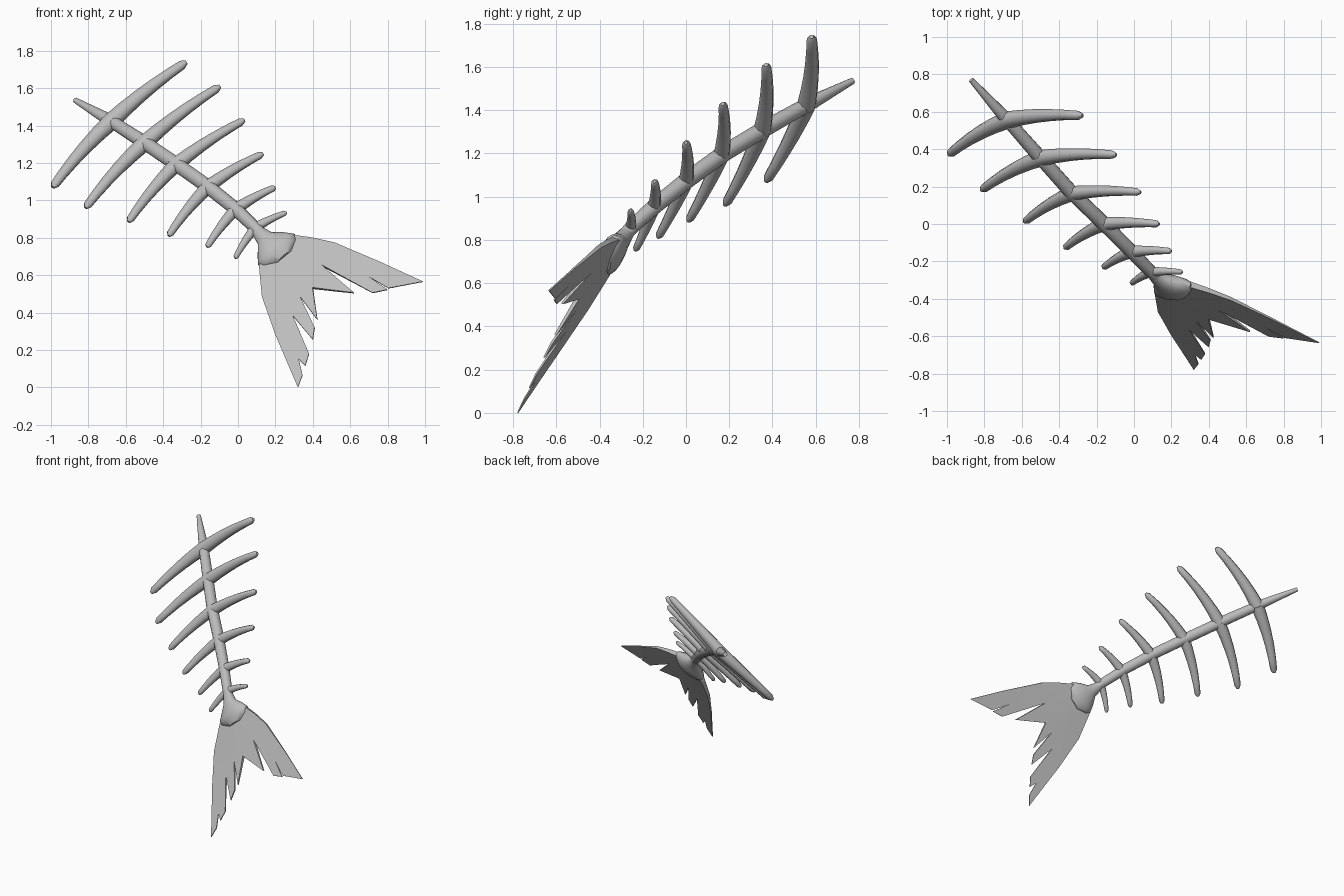
import bpy, bmesh, math
from mathutils import Vector

if "Cube" in bpy.data.objects:
    bpy.data.objects.remove(bpy.data.objects["Cube"])

bone = bpy.data.materials.new("bone_grey")
bone.diffuse_color = (0.5, 0.5, 0.5, 1)
bone.use_nodes = True
bone.node_tree.nodes["Principled BSDF"].inputs["Base Color"].default_value = bone.diffuse_color

# Shared directions: across the fin, and out of the fin
ACROSS = Vector((0.73, 0.16, 0.66)).normalized()
OUT = Vector((-0.22, -0.85, 0.475)).normalized()


def finish(bm, name, angle=50):
    bmesh.ops.recalc_face_normals(bm, faces=bm.faces)
    me = bpy.data.meshes.new(name)
    bm.to_mesh(me)
    bm.free()
    ob = bpy.data.objects.new(name, me)
    bpy.context.collection.objects.link(ob)
    me.materials.append(bone)
    bpy.context.view_layer.objects.active = ob
    ob.select_set(True)
    bpy.ops.object.shade_smooth_by_angle(angle=math.radians(angle))
    ob.select_set(False)
    return ob


def loft(name, path, radii, u_hint, sides=8):
    """Sweep ellipses (ru, rv) along a path; u_hint sets the ru direction."""
    bm = bmesh.new()
    path = [Vector(p) for p in path]
    rings = []
    for i, p in enumerate(path):
        t = (path[min(i + 1, len(path) - 1)] - path[max(i - 1, 0)]).normalized()
        u = (u_hint - t * u_hint.dot(t)).normalized()
        v = t.cross(u)
        ru, rv = radii[i]
        rings.append([bm.verts.new(p + u * ru * math.cos(a) + v * rv * math.sin(a))
                      for a in (2 * math.pi * k / sides for k in range(sides))])
    for a, b in zip(rings, rings[1:]):
        for k in range(sides):
            j = (k + 1) % sides
            bm.faces.new((a[k], a[j], b[j], b[k]))
    bm.faces.new(rings[0])
    bm.faces.new(rings[-1])
    return finish(bm, name)


# Spine: rib joints between a thin head end and the tail
joints = [(-0.69, 0.57, 1.43), (-0.51, 0.365, 1.315), (-0.34, 0.175, 1.2),
          (-0.17, 0.01, 1.08), (-0.02, -0.14, 0.96), (0.085, -0.25, 0.86)]
spine = [(-0.87, 0.77, 1.535)] + joints + [(0.16, -0.315, 0.785)]
spine_r = [0.015, 0.034, 0.038, 0.039, 0.039, 0.037, 0.034, 0.032]
loft("spine", spine, [(r, r) for r in spine_r], ACROSS, 12)

# Ribs: tapered, bowed slightly towards the head
right_tips = [(-0.275, 0.58, 1.74), (-0.095, 0.37, 1.61), (0.035, 0.17, 1.43),
              (0.135, 0.0, 1.25), (0.2, -0.145, 1.07), (0.26, -0.257, 0.935)]
left_tips = [(-0.99, 0.37, 1.07), (-0.815, 0.18, 0.96), (-0.585, 0.01, 0.885),
             (-0.37, -0.13, 0.81), (-0.165, -0.235, 0.75), (-0.015, -0.32, 0.69)]
base_r = [0.05, 0.047, 0.043, 0.04, 0.035, 0.029]
for i, joint in enumerate(joints):
    head = (Vector(spine[i]) - Vector(spine[i + 2])).normalized()
    for side, tips in (("right", right_tips), ("left", left_tips)):
        a, b = Vector(joint) - head * base_r[i] * 0.4, Vector(tips[i])
        length = (b - a).length
        pts, rad = [], []
        for t in (0, 0.2, 0.4, 0.6, 0.8, 0.95, 1.0):
            pts.append(a.lerp(b, t) + head * length * 0.14 * t * (1 - t))
            r = base_r[i] * (1 - 0.5 * t) * (0.45 if t == 1 else 1)
            rad.append((r * 0.9, r))
        loft(f"rib_{side}_{i + 1}", pts, rad, OUT)

# Tail cap: flattened flare that grips the fin
loft("tail_cap",
     [(0.105, -0.27, 0.835), (0.145, -0.302, 0.795), (0.175, -0.32, 0.765),
      (0.205, -0.342, 0.737), (0.225, -0.358, 0.715), (0.25, -0.378, 0.69)],
     [(0.033, 0.033), (0.05, 0.042), (0.095, 0.05),
      (0.13, 0.054), (0.118, 0.05), (0.055, 0.034)], ACROSS, 16)

# Tail fin: ragged two-lobed outline (x, z) on a tilted plane, thinning outwards
outline = [(0.28, 0.81), (0.4, 0.795), (0.52, 0.77), (0.76, 0.67), (0.99, 0.565),
           (0.805, 0.53), (0.7, 0.59), (0.8, 0.522), (0.72, 0.505), (0.45, 0.65),
           (0.62, 0.505), (0.57, 0.51), (0.4, 0.53), (0.425, 0.36), (0.335, 0.48),
           (0.41, 0.32), (0.4, 0.255), (0.295, 0.38), (0.38, 0.18), (0.36, 0.115),
           (0.325, 0.15), (0.345, 0.065), (0.32, 0.0), (0.2, 0.28), (0.13, 0.48),
           (0.115, 0.65), (0.2, 0.74)]


def on_plane(x, z):
    return Vector((x, -0.34 - 0.256 * (x - 0.21) + 0.558 * (z - 0.735), z))


bm = bmesh.new()
bm.faces.new([bm.verts.new(on_plane(*p)) for p in outline])
bmesh.ops.triangulate(bm, faces=bm.faces[:])
bmesh.ops.subdivide_edges(bm, edges=bm.edges[:], cuts=2, use_grid_fill=True)
hub = on_plane(0.2, 0.74)
front = bm.verts[:]
extruded = bmesh.ops.extrude_face_region(bm, geom=bm.faces[:], use_keep_orig=True)
back = [g for g in extruded["geom"] if isinstance(g, bmesh.types.BMVert)]
for verts, s in ((front, 1), (back, -1)):
    for v in verts:
        d = min((v.co - hub).length / 0.8, 1)
        v.co += OUT * s * (0.003 + 0.02 * (1 - d) ** 2)
finish(bm, "tail_fin")
